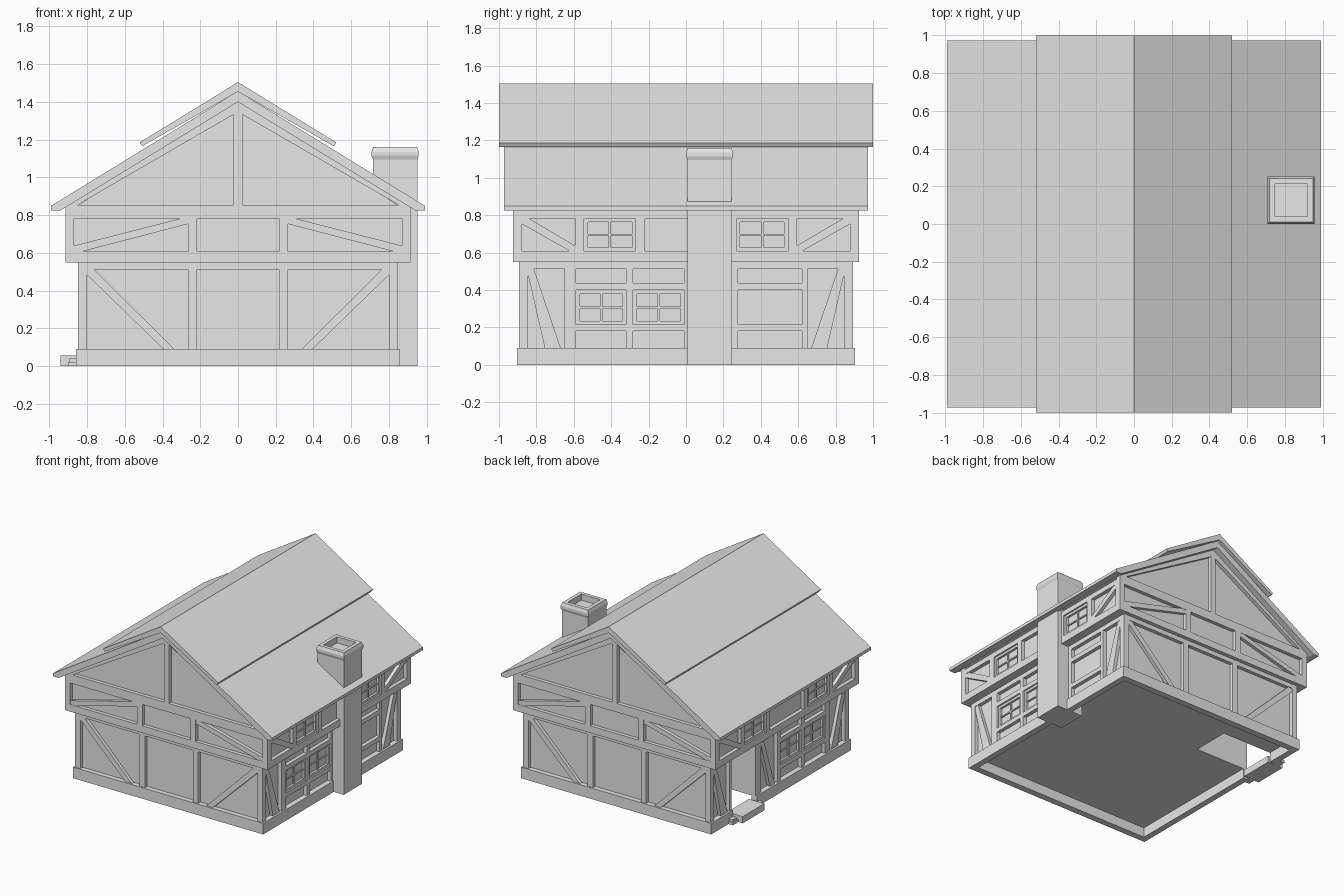
import bpy, bmesh
from mathutils import Vector

cube = bpy.data.objects.get("Cube")
if cube:
    bpy.data.objects.remove(cube, do_unlink=True)

grey = bpy.data.materials.new("plain_grey")
grey.use_nodes = True
grey.diffuse_color = (0.8, 0.8, 0.8, 1)
grey.node_tree.nodes["Principled BSDF"].inputs["Base Color"].default_value = (0.8, 0.8, 0.8, 1)

INSET = 0.03   # how far the infill panels sit behind the timbers


def prism(name, pts, place, a, b):
    """Extrude a 2D outline from a to b; place(u, v, w) gives the world position."""
    bm = bmesh.new()
    ends = [[bm.verts.new(Vector(place(u, v, w))) for u, v in pts] for w in (a, b)]
    n = len(pts)
    bm.faces.new(ends[0])
    bm.faces.new(ends[1])
    for i in range(n):
        j = (i + 1) % n
        bm.faces.new((ends[0][i], ends[0][j], ends[1][j], ends[1][i]))
    bmesh.ops.recalc_face_normals(bm, faces=bm.faces)
    mesh = bpy.data.meshes.new(name)
    bm.to_mesh(mesh)
    bm.free()
    mesh.materials.append(grey)
    obj = bpy.data.objects.new(name, mesh)
    bpy.context.collection.objects.link(obj)
    return obj


def rect(u0, u1, v0, v1):
    return [(u0, v0), (u1, v0), (u1, v1), (u0, v1)]


def plan(x, y, z): return (x, y, z)
def front(u, z, out): return (u, -out, z)
def back(u, z, out): return (-u, out, z)
def left(u, z, out): return (out, u, z)
def right(u, z, out): return (-out, u, z)


def box(name, x0, x1, y0, y1, z0, z1):
    return prism(name, rect(x0, x1, y0, y1), plan, z0, z1)


def timber(name, side, out, u0, u1, z0, z1):
    prism(name, rect(u0, u1, z0, z1), side, out - INSET - 0.01, out)


def brace(side, out, start, end, ca, cb, da=0.03, db=0.03):
    """Diagonal timber whose ends are trimmed to the panel corners."""
    (ua, za), (ub, zb) = start, end
    su = 1 if ub > ua else -1
    sz = 1 if zb > za else -1
    pts = [(ua, za), (ua + su * ca, za)]
    if db:
        pts.append((ub, zb - sz * db))
    pts += [(ub, zb), (ub - su * cb, zb), (ua, za + sz * da)]
    prism("diagonal_brace", pts, side, out - INSET - 0.01, out - 0.003)


def window(side, out, u0, u1, z0, z1):
    w, d = 0.02, out - 0.012
    bars = [(u0, u1, z0, z0 + w), (u0, u1, z1 - w, z1),
            (u0, u0 + w, z0 + w, z1 - w), (u1 - w, u1, z0 + w, z1 - w)]
    for b in bars:
        prism("window_frame", rect(*b), side, out - INSET - 0.01, d)
    um, zm = (u0 + u1) / 2, (z0 + z1) / 2
    for b in [(um - 0.007, um + 0.007, z0 + w, z1 - w),
              (u0 + w, u1 - w, zm - 0.005, zm + 0.005)]:
        prism("window_bar", rect(*b), side, out - INSET - 0.01, d - 0.008)


# Main dimensions: half width and half depth of each storey
LX, LY, UX, UY = 0.847, 0.893, 0.915, 0.925
Z0, Z1, Z2 = 0.09, 0.55, 0.825
DOOR0, DOOR1 = 0.31, 0.62

# Infill walls; the lower storey has a door recess on its right side
x, y = LX - INSET, LY - INSET
prism("lower_walls", [(-x, -y), (x, -y), (x, y), (-x, y), (-x, DOOR1),
                      (-0.36, DOOR1), (-0.36, DOOR0), (-x, DOOR0)], plan, Z0 - 0.01, Z1)
x, y = UX - INSET, UY - INSET
box("upper_walls", -x, x, -y, y, Z1 + 0.01, Z2)
prism("gable_wall", [(-0.89, Z2), (0.89, Z2), (0, 1.40)], front, -y, y)

# Stone base ring, open at the door
for s in (-1, 1):
    box("base_end", -0.86, 0.86, s * 0.85, s * 0.903, 0, Z0)
box("base_left", 0.81, 0.86, -0.85, 0.85, 0, Z0)
box("base_right", -0.86, -0.81, -0.85, DOOR0, 0, Z0)
box("base_right", -0.86, -0.81, DOOR1, 0.85, 0, Z0)

# Floor slab between the storeys
box("jetty_slab", -UX, UX, -UY, UY, Z1, Z1 + 0.015)

# Timber framing on the two gable ends
for side in (front, back):
    timber("lower_top_beam", side, LY, -LX, LX, 0.513, Z1)
    timber("upper_bottom_beam", side, UY, -UX, UX, Z1, 0.608)
    timber("upper_top_beam", side, UY, -UX, UX, 0.783, 0.855)
    timber("gable_post", side, UY, -0.023, 0.023, 0.855, 1.37)
    for s in (-1, 1):
        timber("lower_post", side, LY, s * 0.8, s * LX, Z0, 0.513)
        timber("lower_post", side, LY, s * 0.217, s * 0.265, Z0, 0.513)
        timber("upper_post", side, UY, s * 0.87, s * UX, 0.608, 0.783)
        timber("upper_post", side, UY, s * 0.217, s * 0.265, 0.608, 0.783)
        brace(side, LY, (s * 0.8, 0.513), (s * 0.338, Z0), 0.037, 0.058, db=0)
        brace(side, UY, (s * 0.87, 0.608), (s * 0.265, 0.783), 0.048, 0.037)
        prism("gable_rafter", [(s * 0.85, 0.855), (0, 1.347), (0, 1.41), (s * 0.9, 0.855)],
              side, UY - INSET - 0.01, UY)

# Timber framing on the two long sides
for side in (left, right):
    timber("lower_top_beam", side, LX, -LY, LY, 0.513, Z1)
    timber("upper_bottom_beam", side, UX, -UY, UY, Z1, 0.608)
    timber("upper_top_beam", side, UX, -UY, UY, 0.783, Z2)
    for s in (-1, 1):
        timber("lower_corner_post", side, LX, s * 0.845, s * LY, Z0, 0.513)
        timber("lower_post", side, LX, s * 0.62, s * 0.65, Z0, 0.513)
        for a, b in ((0.877, UY), (0.545, 0.594), (0.22, 0.27)):
            timber("upper_post", side, UX, s * a, s * b, 0.608, 0.783)
        brace(side, LX, (s * 0.845, 0.513), (s * 0.67, Z0), 0.032, 0.085, db=0)
        brace(side, UX, (s * 0.877, 0.783), (s * 0.594, 0.608), 0.037, 0.027)
        u0, u1 = sorted((s * 0.27, s * 0.545))
        window(side, UX, u0, u1, 0.608, 0.783)
    # Pair of window bays
    for a, b in ((-0.62, -0.588), (-0.32, -0.283), (-0.01, 0.03), (0.24, 0.278)):
        timber("lower_post", side, LX, a, b, Z0, 0.513)
    for z0, z1 in ((0.18, 0.215), (0.40, 0.437)):
        timber("window_rail", side, LX, -0.588, -0.01, z0, z1)
    for a, b in ((-0.588, -0.32), (-0.283, -0.01)):
        window(side, LX, a, b, 0.215, 0.40)

# Plain bay beyond the chimney, braced bay beside the door
for z0, z1 in ((0.18, 0.215), (0.40, 0.437)):
    timber("bay_rail", left, LX, 0.278, 0.62, z0, z1)
brace(right, LX, (0.24, 0.513), (0.06, Z0), 0.032, 0.06, db=0)
timber("door_post", right, LX, 0.278, DOOR0, Z0, 0.513)

# Doorstep with small side stones
box("doorstep", -0.94, -0.80, 0.33, 0.61, 0, 0.055)
for y0, y1 in ((0.27, 0.33), (0.61, 0.68)):
    box("side_stone", -0.9, -0.85, y0, y1, 0, 0.022)
    box("side_stone_top", -0.893, -0.85, y0 + 0.01, y1 - 0.01, 0.022, 0.04)

# Roof: long main layer and a shorter ridge layer on top
half = [(0.99, 0.85), (0.99, Z2), (0.94, Z2), (0, 1.40)]
prism("main_roof", [(0, 1.457)] + half + [(-u, v) for u, v in half[2::-1]],
      front, -0.973, 0.973)
half = [(0.52, 1.186), (0.508, 1.165), (0, 1.455)]
prism("ridge_roof", [(0, 1.505)] + half + [(-u, v) for u, v in half[1::-1]],
      front, -1, 1)

# Chimney: shaft with a flared cap and a sunken flue
CX, CY = 0.833, 0.126
bm = bmesh.new()
rings = []
for r, z in ((0.118, 0), (0.118, 1.095), (0.125, 1.115), (0.125, 1.135),
             (0.116, 1.16), (0.086, 1.16), (0.086, 1.11)):
    rings.append([bm.verts.new((CX + r * i, CY + r * j, z))
                  for i, j in ((-1, -1), (1, -1), (1, 1), (-1, 1))])
for lo, hi in zip(rings, rings[1:]):
    for i in range(4):
        j = (i + 1) % 4
        bm.faces.new((lo[i], lo[j], hi[j], hi[i]))
bm.faces.new(rings[0][::-1])
bm.faces.new(rings[-1])
bmesh.ops.recalc_face_normals(bm, faces=bm.faces)
mesh = bpy.data.meshes.new("chimney")
bm.to_mesh(mesh)
bm.free()
mesh.materials.append(grey)
bpy.context.collection.objects.link(bpy.data.objects.new("chimney", mesh))
